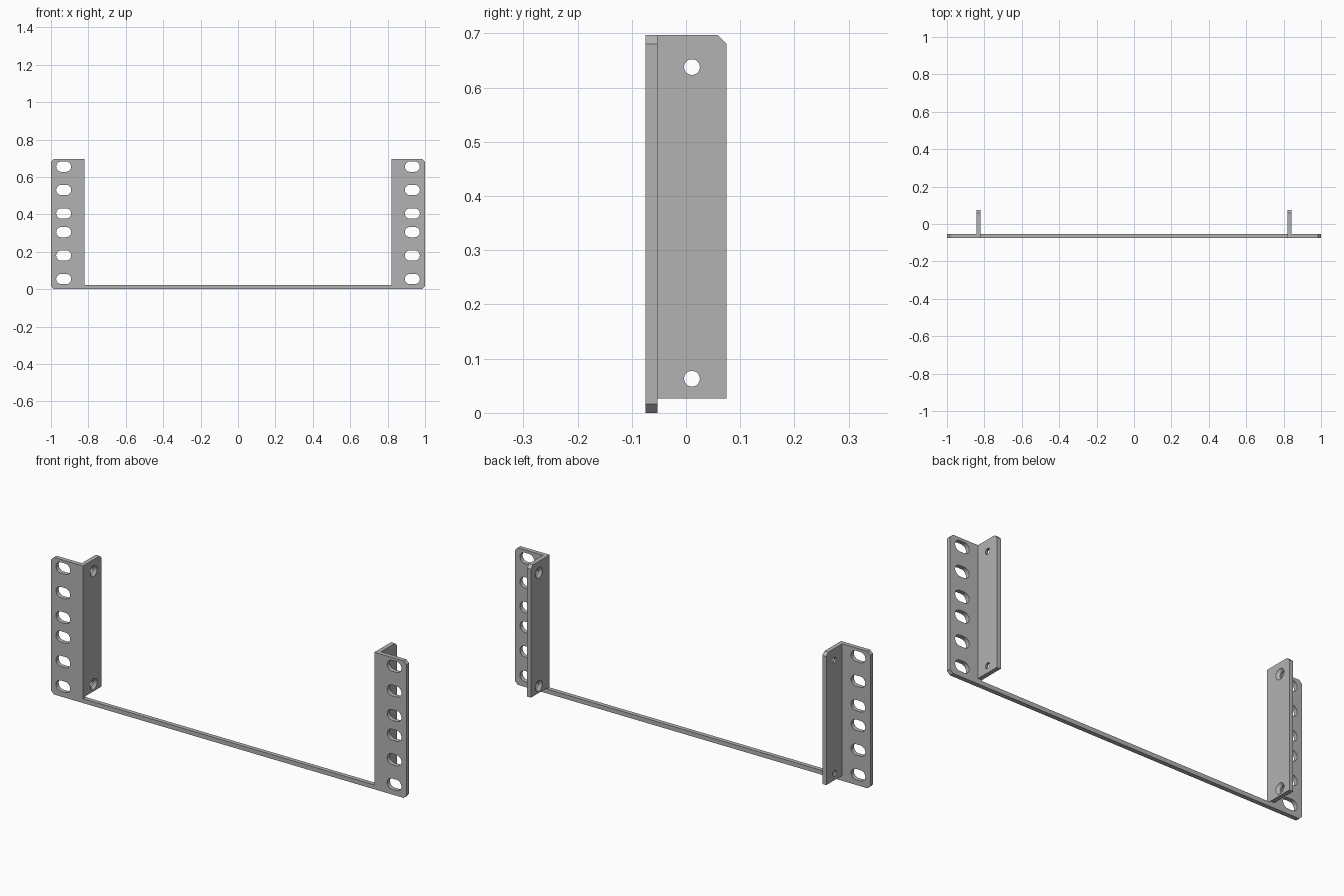
import bpy, bmesh, math
from mathutils import Vector

if "Cube" in bpy.data.objects:
    bpy.data.objects.remove(bpy.data.objects["Cube"], do_unlink=True)

steel = bpy.data.materials.new("grey_steel")
steel.use_nodes = True
GREY = (0.45, 0.45, 0.45, 1)
steel.diffuse_color = GREY
steel.node_tree.nodes["Principled BSDF"].inputs["Base Color"].default_value = GREY

HEIGHT, SHEET, CHAMFER = 0.697, 0.022, 0.016
FRONT, BACK = -0.075, 0.075
INNER = 0.82                       # inner face of each bracket
PLATE_BACK = FRONT + SHEET


def loft(bm, rings):
    """Closed solid through a list of equally long point rings."""
    rings = [[bm.verts.new(p) for p in ring] for ring in rings]
    n = len(rings[0])
    bm.faces.new(rings[0])
    bm.faces.new(rings[-1])
    for a, b in zip(rings, rings[1:]):
        for i in range(n):
            j = (i + 1) % n
            bm.faces.new((a[i], a[j], b[j], b[i]))


def make_object(name, bm):
    bmesh.ops.recalc_face_normals(bm, faces=bm.faces)
    mesh = bpy.data.meshes.new(name)
    bm.to_mesh(mesh)
    bm.free()
    mesh.materials.append(steel)
    obj = bpy.data.objects.new(name, mesh)
    bpy.context.collection.objects.link(obj)
    return obj


def cut(obj, cutter):
    """Subtract the cutter, apply the result and drop the cutter."""
    cutter.hide_render = True
    mod = obj.modifiers.new("holes", 'BOOLEAN')
    mod.operation, mod.solver, mod.object = 'DIFFERENCE', 'EXACT', cutter
    deps = bpy.context.evaluated_depsgraph_get()
    mesh = bpy.data.meshes.new_from_object(obj.evaluated_get(deps))
    obj.modifiers.clear()
    obj.data = mesh
    bpy.data.objects.remove(cutter, do_unlink=True)
    bpy.ops.object.select_all(action='DESELECT')
    obj.select_set(True)
    bpy.context.view_layer.objects.active = obj
    bpy.ops.object.shade_smooth_by_angle(angle=math.radians(30))


def slot_ring(x, y, z, half_width=0.04, radius=0.0275, steps=12):
    ring = []
    for side in (1, -1):
        for i in range(steps + 1):
            a = math.pi * (i / steps - 0.5)
            ring.append(Vector((x + side * (half_width - radius + radius * math.cos(a)),
                                y, z + side * radius * math.sin(a))))
    return ring


def circle_ring(x, y, z, radius, steps=32):
    return [Vector((x, y + radius * math.cos(math.tau * i / steps),
                    z + radius * math.sin(math.tau * i / steps))) for i in range(steps)]


# U-shaped front plate: two ears joined by a thin bottom strip
half = [(INNER, SHEET), (INNER, HEIGHT), (1 - CHAMFER, HEIGHT),
        (1, HEIGHT - CHAMFER), (1, CHAMFER), (1 - CHAMFER, 0)]
outline = half + [(-x, z) for x, z in reversed(half)]
bm = bmesh.new()
loft(bm, [[(x, y, z) for x, z in outline] for y in (FRONT, PLATE_BACK)])
front_plate = make_object("front_plate", bm)

# Mounting slots in both ears
bm = bmesh.new()
for side in (-1, 1):
    for z in (0.054, 0.18, 0.305, 0.405, 0.53, 0.655):
        loft(bm, [slot_ring(side * 0.932, y, z) for y in (FRONT - 0.02, PLATE_BACK + 0.02)])
cut(front_plate, make_object("slot_cutter", bm))

# Side flanges with screw holes countersunk from the inside
flange = [(PLATE_BACK, 0.027), (BACK, 0.027), (BACK, HEIGHT - CHAMFER),
          (BACK - CHAMFER, HEIGHT), (PLATE_BACK, HEIGHT)]
for name, side in (("left_flange", 1), ("right_flange", -1)):
    bm = bmesh.new()
    loft(bm, [[(side * x, y, z) for y, z in flange] for x in (INNER, INNER + SHEET)])
    body = make_object(name, bm)
    bm = bmesh.new()
    for z in (0.063, 0.638):
        # offset from the inner face, radius
        steps = ((-0.01, 0.0375), (0.013, 0.0145), (0.04, 0.0145))
        loft(bm, [circle_ring(side * (INNER + d), 0.011, z, r) for d, r in steps])
    cut(body, make_object("screw_hole_cutter", bm))
